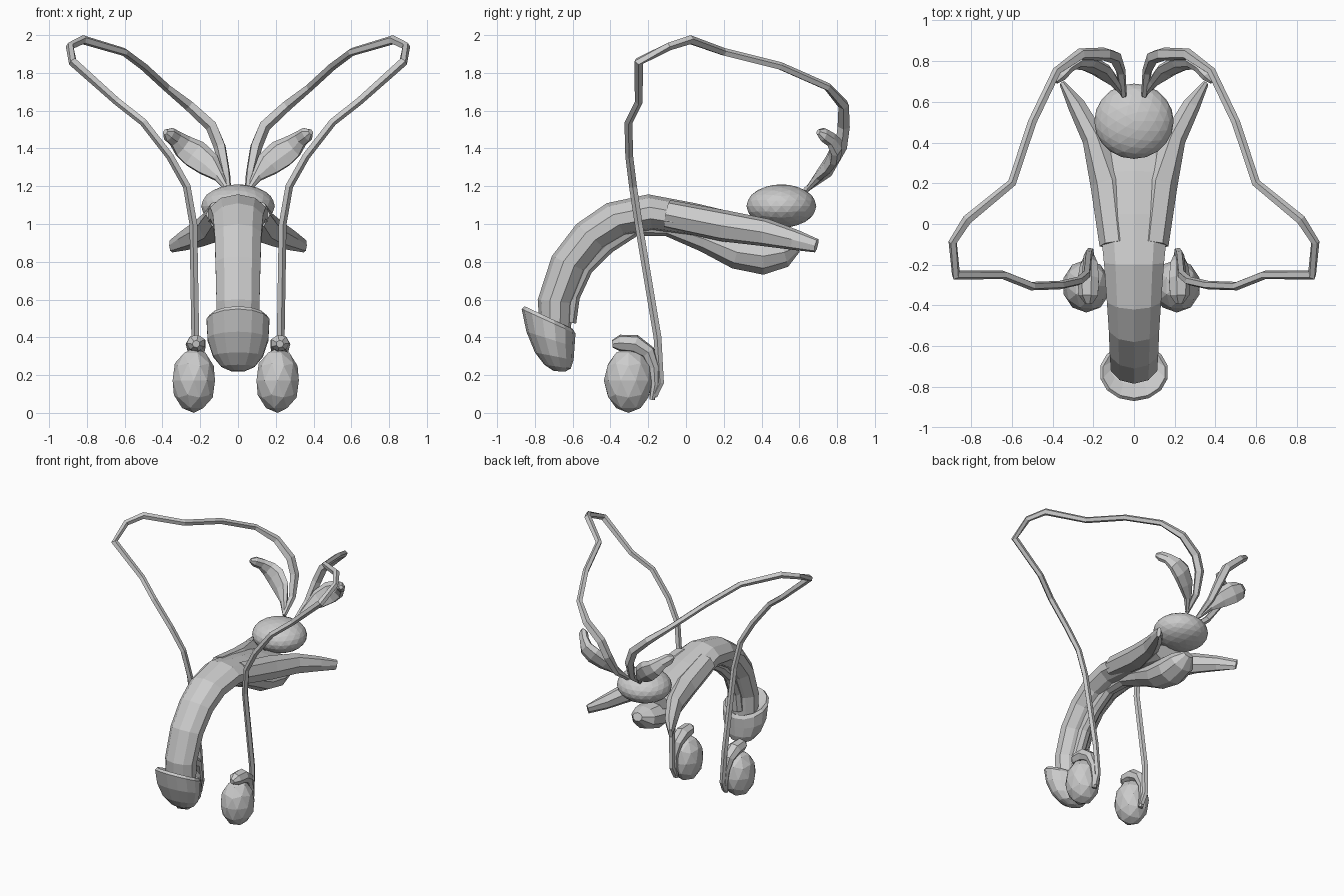
import bpy, bmesh, math
from mathutils import Vector, Matrix


def skin(name, rings):
    """Bridge equal-sized rings into a closed, flat-shaded tube."""
    bm = bmesh.new()
    vs = [[bm.verts.new(p) for p in ring] for ring in rings]
    n = len(vs[0])
    for a, b in zip(vs, vs[1:]):
        for i in range(n):
            j = (i + 1) % n
            bm.faces.new((a[i], a[j], b[j], b[i]))
    bm.faces.new(vs[0])
    bm.faces.new(vs[-1])
    bmesh.ops.recalc_face_normals(bm, faces=bm.faces[:])
    me = bpy.data.meshes.new(name)
    bm.to_mesh(me)
    bm.free()
    ob = bpy.data.objects.new(name, me)
    bpy.context.collection.objects.link(ob)
    return ob


def ring(c, u, v, sides):
    return [c + u * math.cos(2 * math.pi * i / sides) + v * math.sin(2 * math.pi * i / sides)
            for i in range(sides)]


def side_loft(name, stations, sides):
    """Stations: outer (y, z), inner (y, z), half width in x."""
    rings = []
    for oy, oz, iy, iz, w in stations:
        o, i = Vector((0, oy, oz)), Vector((0, iy, iz))
        rings.append(ring((o + i) / 2, (o - i) / 2, Vector((w, 0, 0)), sides))
    return skin(name, rings)


def tube(name, pts, sides=6, ref=(0, 0, 1), flip=1):
    """Points: x, y, z, radius across, radius along the other axis."""
    ps = [Vector(p[:3]) for p in pts]
    rings, n = [], None
    for k, p in enumerate(ps):
        t = (ps[min(k + 1, len(ps) - 1)] - ps[max(k - 1, 0)]).normalized()
        n = t.cross(Vector(ref)) if n is None else n - t * n.dot(t)
        n.normalize()
        rings.append(ring(p, n * pts[k][3], t.cross(n) * pts[k][4], sides))
    for r in rings:
        for q in r:
            q.x *= flip
    return skin(name, rings)


def ellipsoid(name, loc, size, level=2):
    bpy.ops.mesh.primitive_ico_sphere_add(subdivisions=level, radius=1, location=loc)
    ob = bpy.context.object
    ob.name = name
    ob.data.transform(Matrix.Diagonal((*size, 1)))
    return ob


# main curved shaft
side_loft("shaft", [
    (-0.775, 0.45, -0.61, 0.43, .115), (-0.785, 0.60, -0.60, 0.58, .12),
    (-0.71, 0.83, -0.53, 0.75, .125), (-0.58, 1.00, -0.43, 0.87, .13),
    (-0.42, 1.11, -0.32, 0.935, .14), (-0.20, 1.157, -0.18, 0.96, .155),
    (0.05, 1.11, 0.03, 0.93, .18), (0.26, 1.06, 0.24, 0.90, .20),
    (0.42, 1.01, 0.40, 0.88, .16)], 10)

# lower channel ending in a rounded bulb
tube("lower_bulb", [
    (0, -.63, .48, .05, .05), (0, -.61, .62, .05, .05), (0, -.54, .77, .05, .05),
    (0, -.42, .89, .05, .05), (0, -.27, .985, .05, .05), (0, -.10, .985, .06, .05),
    (0, .10, .92, .08, .07), (0, .27, .85, .11, .09), (0, .41, .83, .12, .10),
    (0, .52, .85, .10, .08), (0, .59, .88, .04, .03)], 9)

# bell-shaped tip with a slightly hollow rim
side_loft("tip", [
    (-0.79, 0.50, -0.61, 0.44, .12), (-0.855, 0.565, -0.60, 0.445, .155),
    (-0.87, 0.55, -0.585, 0.42, .17), (-0.845, 0.43, -0.59, 0.35, .165),
    (-0.80, 0.32, -0.595, 0.28, .135), (-0.75, 0.255, -0.61, 0.235, .09),
    (-0.70, 0.222, -0.64, 0.218, .035)], 14)

# gland behind the shaft
ellipsoid("rear_gland", (0, .505, 1.095), (.195, .185, .115), 3)

for s, side in ((1, "right"), (-1, "left")):
    # spreading rear leg of the shaft
    tube(side + "_rear_leg", [
        (.09, -.10, 1.05, .08, .08), (.125, .20, .99, .09, .085),
        (.195, .42, .955, .06, .075), (.28, .58, .915, .045, .055),
        (.352, .69, .885, .015, .037)], 7, flip=s)

    # long looping duct
    r = .022
    path = [(.05, .63, 1.18, .015), (.065, .75, 1.27, .025), (.095, .82, 1.41, .034),
            (.14, .835, 1.52, .034), (.26, .835, 1.63, .03), (.38, .75, 1.725, r),
            (.50, .50, 1.835, r), (.60, .20, 1.91, r), (.82, .02, 1.975, .025),
            (.89, -.09, 1.94, r), (.875, -.25, 1.86, .025), (.64, -.25, 1.65, r),
            (.50, -.305, 1.54, r), (.36, -.30, 1.36, r), (.27, -.28, 1.20, r),
            (.235, -.25, 1.00, r), (.225, -.15, .40, r), (.215, -.135, .16, .02),
            (.21, -.17, .09, .02)]
    tube(side + "_duct", [p + (p[3],) for p in path], 5, ref=(1, 0, 0), flip=s)

    # leaf-shaped vesicle
    tube(side + "_vesicle", [
        (.055, .64, 1.18, .012, .012), (.10, .70, 1.25, .03, .025),
        (.16, .755, 1.315, .07, .03), (.23, .79, 1.37, .08, .035),
        (.29, .795, 1.41, .065, .035), (.33, .765, 1.45, .045, .03),
        (.365, .725, 1.475, .04, .03), (.385, .70, 1.487, .015, .015)],
        7, ref=(0, 1, 0), flip=s)

    # egg-shaped body
    x = s * .222 - .012
    ellipsoid(side + "_egg", (x, -.305, .172), (.118, .13, .172))

    # cap on top of the egg, running down its back
    tube(side + "_egg_cap", [
        (.222, -.39, .365, .02, .02), (.222, -.35, .37, .05, .045),
        (.222, -.27, .365, .055, .05), (.22, -.20, .32, .045, .04),
        (.22, -.17, .24, .03, .03), (.215, -.165, .15, .025, .022),
        (.21, -.18, .07, .02, .015)], 7, flip=s)
